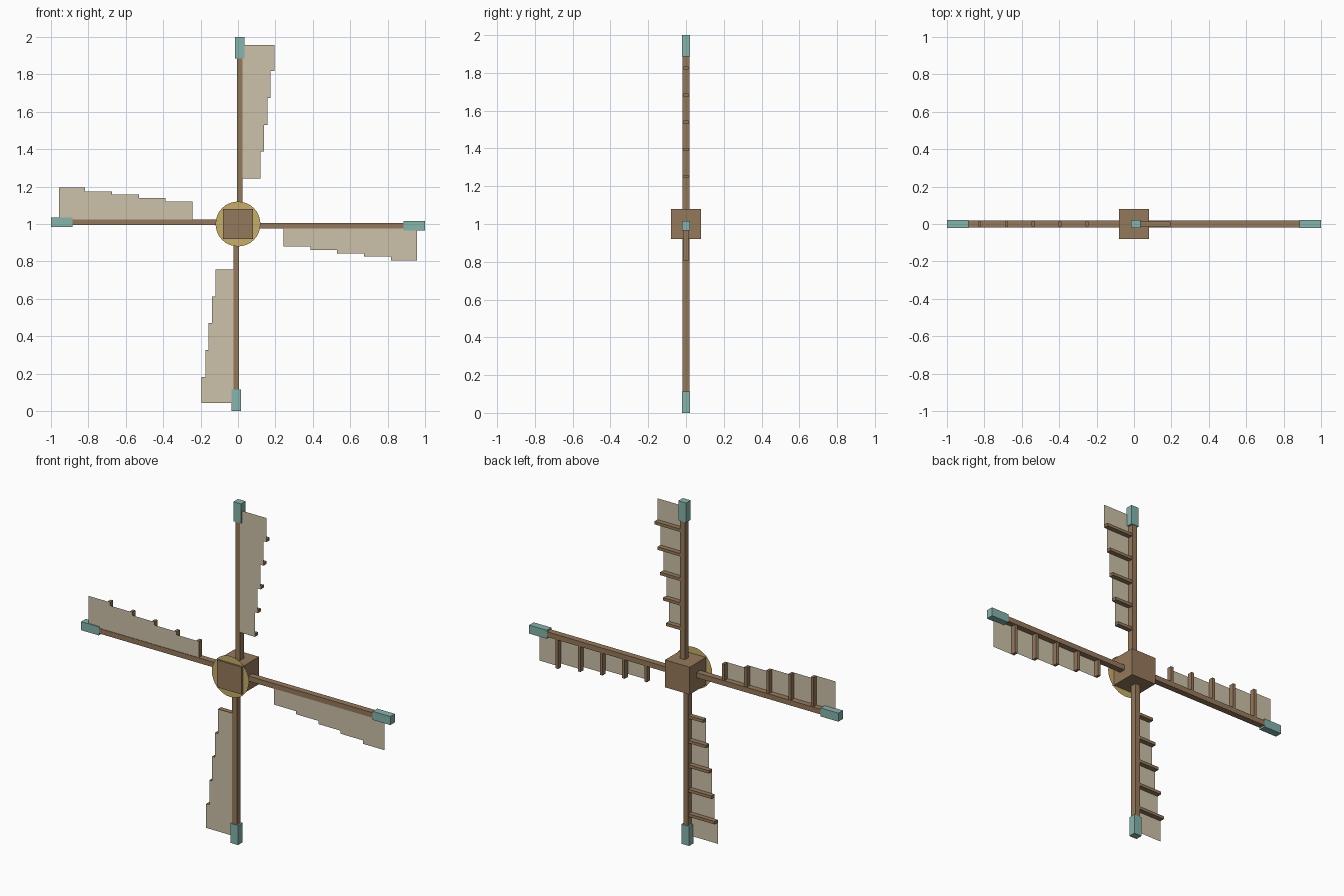
import bpy, bmesh, math
from mathutils import Matrix, Vector

if "Cube" in bpy.data.objects:
    bpy.data.objects.remove(bpy.data.objects["Cube"], do_unlink=True)


def material(name, rgb):
    color = [(c / 255) ** 2.2 for c in rgb] + [1]
    mat = bpy.data.materials.new(name)
    mat.use_nodes = True
    mat.diffuse_color = color
    mat.node_tree.nodes["Principled BSDF"].inputs["Base Color"].default_value = color
    return mat


wood = material("brown wood", (148, 120, 92))
canvas = material("beige canvas", (203, 193, 168))
metal = material("teal metal", (134, 178, 171))
brass = material("dull gold", (198, 172, 105))

CENTRE = Matrix.Translation((0, 0, 1))


def finish(name, bm, mat, turn=Matrix()):
    mesh = bpy.data.meshes.new(name)
    bm.transform(CENTRE @ turn)
    bm.to_mesh(mesh)
    bm.free()
    mesh.materials.append(mat)
    obj = bpy.data.objects.new(name, mesh)
    bpy.context.collection.objects.link(obj)


def add_box(bm, low, high):
    low, high = Vector(low), Vector(high)
    place = Matrix.Translation((low + high) / 2) @ Matrix.Diagonal((*(high - low), 1))
    bmesh.ops.create_cube(bm, size=1, matrix=place)


def box(name, low, high, mat, turn=Matrix()):
    bm = bmesh.new()
    add_box(bm, low, high)
    finish(name, bm, mat, turn)


# Hub block with a thin round plate near its front
box("hub", (-0.08, -0.08, -0.08), (0.08, 0.08, 0.08), wood)
bm = bmesh.new()
bmesh.ops.create_circle(bm, cap_ends=True, radius=0.12, segments=32,
                        matrix=Matrix.Translation((0, -0.07, 0)) @ Matrix.Rotation(math.pi / 2, 4, "X"))
finish("hub_plate", bm, brass)

# Four identical arms, each turned a quarter around the hub
RIB_Y, STEP, FIRST = 0.014, 0.1435, 0.245
WIDTHS = (0.12, 0.138, 0.157, 0.175, 0.195)
for k, side in enumerate(("top", "left", "bottom", "right")):
    turn = Matrix.Rotation(k * math.pi / 2, 4, "Y")
    box(side + "_spar", (-0.005, -0.018, 0.07), (0.025, 0.018, 0.95), wood, turn)
    box(side + "_tip", (-0.015, -0.021, 0.886), (0.035, 0.021, 1.0), metal, turn)

    # Ribs and the flat canvas panels resting on their front
    ribs, sail = bmesh.new(), bmesh.new()
    for i, width in enumerate(WIDTHS):
        z = FIRST + i * STEP
        add_box(ribs, (0.01, -RIB_Y, z - 0.002), (width, RIB_Y, z + 0.015))
        top = z + STEP if i < len(WIDTHS) - 1 else 0.958
        corners = ((0.01, z), (width, z), (width, top), (0.01, top))
        sail.faces.new([sail.verts.new((x, -RIB_Y - 0.001, h)) for x, h in corners])
    finish(side + "_ribs", ribs, wood, turn)
    finish(side + "_sail", sail, canvas, turn)
